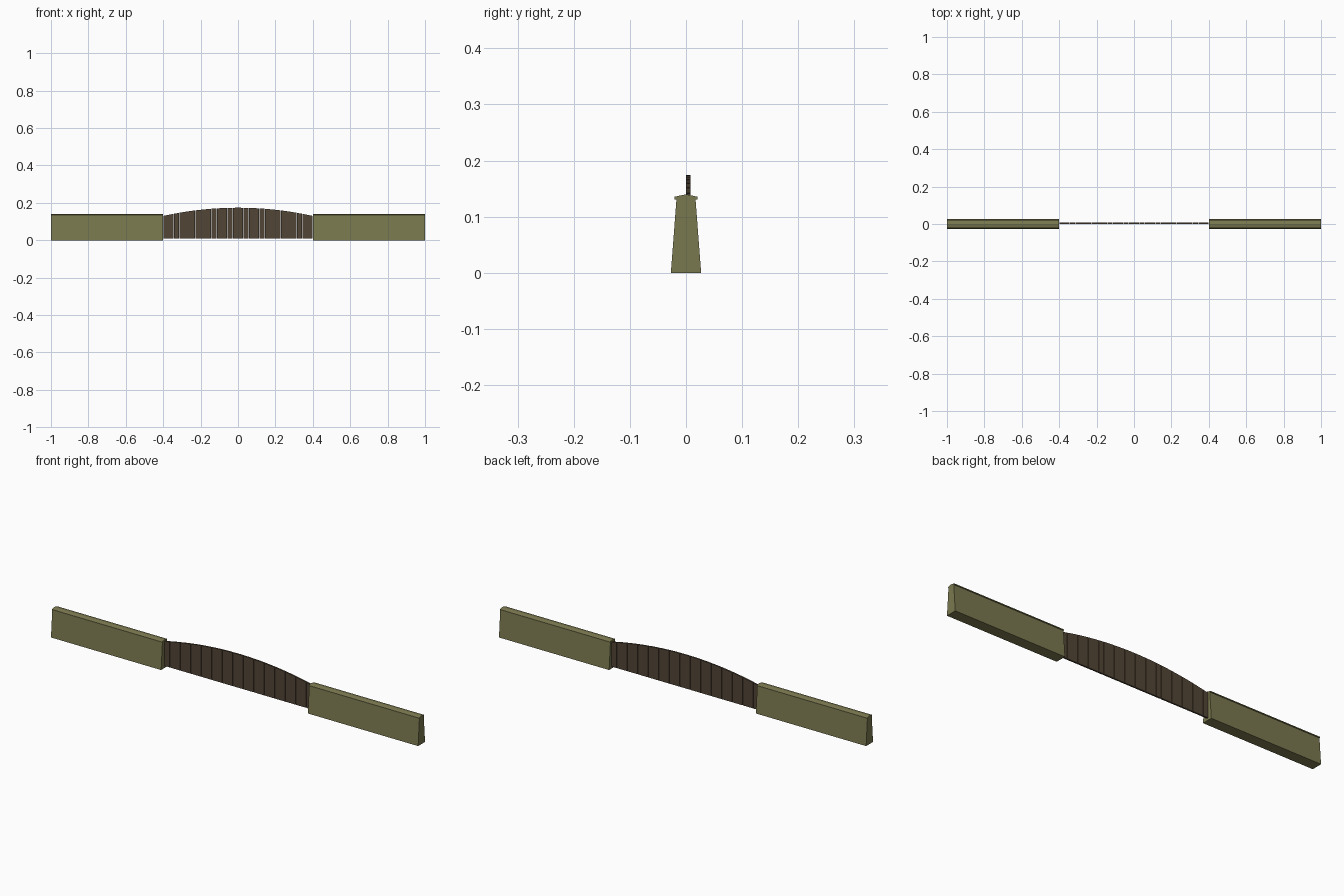
import bpy, bmesh

if "Cube" in bpy.data.objects:
    bpy.data.objects.remove(bpy.data.objects["Cube"])

def material(name, rgb):
    m = bpy.data.materials.new(name)
    m.diffuse_color = (*rgb, 1)
    m.use_nodes = True
    m.node_tree.nodes["Principled BSDF"].inputs["Base Color"].default_value = m.diffuse_color
    return m

STONE = material("olive stone", (0.195, 0.188, 0.078))
WOOD = material("dark brown wood", (0.085, 0.060, 0.037))

def add_prism(bm, pts, offset):
    """Extrude a closed outline along an offset vector."""
    face = bm.faces.new([bm.verts.new(p) for p in pts])
    ext = bmesh.ops.extrude_face_region(bm, geom=[face])
    verts = [g for g in ext["geom"] if isinstance(g, bmesh.types.BMVert)]
    bmesh.ops.translate(bm, verts=verts, vec=offset)

def finish(bm, name, mat):
    bmesh.ops.recalc_face_normals(bm, faces=bm.faces)
    me = bpy.data.meshes.new(name)
    bm.to_mesh(me)
    bm.free()
    me.materials.append(mat)
    ob = bpy.data.objects.new(name, me)
    bpy.context.collection.objects.link(ob)

# Half outline of the battered wall with its overhanging, slightly peaked coping
HALF = [(0.027, 0), (0.017, 0.131), (0.0205, 0.131), (0.0205, 0.1355)]
OUTLINE = HALF + [(0, 0.14)] + [(-y, z) for y, z in reversed(HALF)]

# Gate settings: planks follow a shallow arch
PLANKS, GAP = 14, 0.0015
Y0, Y1, BOTTOM = 0.0, 0.008, 0.01

def arch(x):
    return 0.174 - 0.044 * (x / 0.4) ** 2

for side, label in ((-1, "left"), (1, "right")):
    # Wall
    bm = bmesh.new()
    add_prism(bm, [(side * 0.4, y, z) for y, z in OUTLINE], (side * 0.6, 0, 0))
    finish(bm, label + "_wall", STONE)

    # Gate leaf made of upright planks
    bm = bmesh.new()
    step = 0.4 / PLANKS
    for i in range(PLANKS):
        a = side * (i * step + GAP / 2)
        b = side * ((i + 1) * step - GAP / 2)
        add_prism(bm, [(a, Y0, BOTTOM), (b, Y0, BOTTOM),
                       (b, Y0, arch(b)), (a, Y0, arch(a))], (0, Y1 - Y0, 0))
    finish(bm, label + "_gate_leaf", WOOD)
